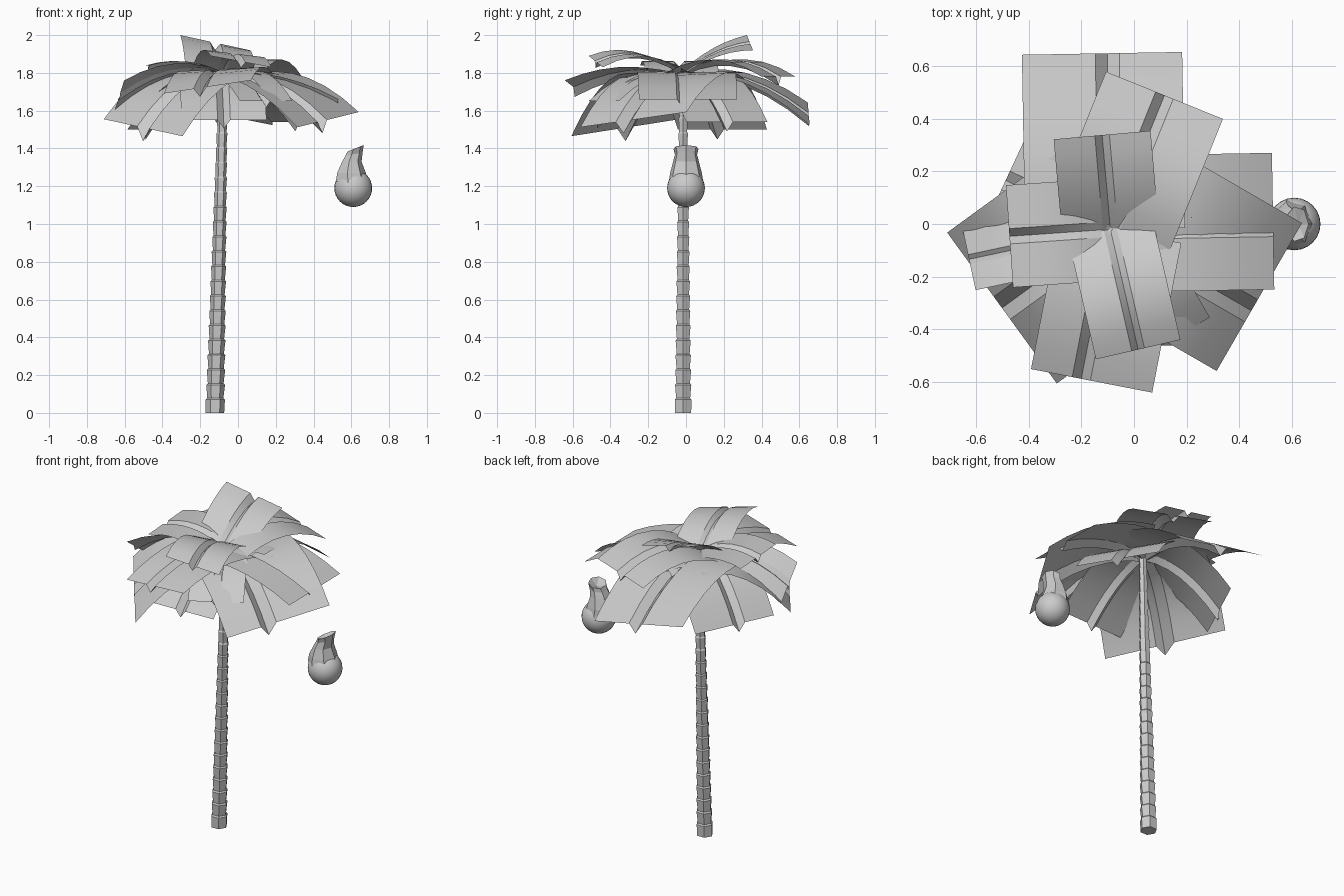
import bpy, bmesh, math
from mathutils import Matrix, Vector

cube = bpy.data.objects.get("Cube")
if cube:
    bpy.data.objects.remove(cube)

grey = bpy.data.materials.new("plain_grey")
grey.use_nodes = True
COLOUR = (0.6, 0.6, 0.6, 1)
grey.diffuse_color = COLOUR
grey.node_tree.nodes["Principled BSDF"].inputs["Base Color"].default_value = COLOUR


def finish(name, bm, smooth=None):
    mesh = bpy.data.meshes.new(name)
    bm.to_mesh(mesh)
    bm.free()
    mesh.materials.append(grey)
    ob = bpy.data.objects.new(name, mesh)
    bpy.context.collection.objects.link(ob)
    if smooth:
        bpy.ops.object.select_all(action='DESELECT')
        ob.select_set(True)
        bpy.context.view_layer.objects.active = ob
        bpy.ops.object.shade_smooth_by_angle(angle=math.radians(smooth))


def bridge(bm, a, b, closed=False):
    n = len(a)
    for i in range(n if closed else n - 1):
        j = (i + 1) % n
        bm.faces.new((a[i], a[j], b[j], b[i]))


def ring(bm, cx, cy, z, rx, ry, sides, lean=0):
    out = []
    for i in range(sides):
        a = math.tau * i / sides
        x, y = rx * math.cos(a), ry * math.sin(a)
        out.append(bm.verts.new((cx + x, cy + y, z + lean * x)))
    return out


# Trunk: stacked hexagonal segments, each flaring toward its top
SEGMENTS, TOP = 23, 1.8
bm = bmesh.new()
previous = None
for k in range(SEGMENTS):
    for f, scale in ((0, 0.84 if k else 0.94), (0.9, 1.0)):
        t = (k + f) / SEGMENTS
        r = (0.052 - 0.028 * t) * scale
        current = ring(bm, -0.122 + 0.045 * t, -0.015, TOP * t, r, r, 6)
        if previous:
            bridge(bm, previous, current, True)
        else:
            bm.faces.new(current[::-1])
        previous = current
bm.faces.new(previous)
finish("trunk", bm)

# Fronds: wide arched strips with a grooved midrib; shift makes one half wider
CROWN = Vector((-0.09, -0.02, 1.8))


def frond(name, angle, length, width, mid_z, end_z, tilt=0, shift=0):
    bm = bmesh.new()
    turn = Matrix.Rotation(math.radians(angle), 3, 'Z')
    steps, groove = 6, 0.075 * width
    rows = []
    for i in range(steps + 1):
        t = i / steps
        # Quadratic through the crown, middle and end heights
        z = (CROWN.z * (1 - t) * (1 - 2 * t) + mid_z * 4 * t * (1 - t)
             + end_z * t * (2 * t - 1))
        row = []
        for s in (shift - width / 2, -groove, 0, groove, shift + width / 2):
            dip = 0 if s else 0.1 * width * (0.4 + 0.6 * t)
            p = Vector((length * t, s, z - CROWN.z - dip + tilt * t * s / width))
            row.append(bm.verts.new(CROWN + turn @ p))
        rows.append(row)
    for a, b in zip(rows, rows[1:]):
        bridge(bm, b, a)
    bmesh.ops.recalc_face_normals(bm, faces=bm.faces)
    if sum(f.normal.z for f in bm.faces) < 0:
        bmesh.ops.reverse_faces(bm, faces=bm.faces)
    finish(name, bm, 25)


# Lower tier
frond("frond_low_front_right", 216, 0.51, 0.71, 1.74, 1.51, -0.09)
frond("frond_low_front", -88, 0.45, 0.45, 1.73, 1.55)
frond("frond_low_front_left", -30, 0.62, 0.65, 1.75, 1.545, 0.08, 0.06)
frond("frond_low_left", 31, 0.46, 0.5, 1.74, 1.54)
frond("frond_low_back", 91, 0.67, 0.61, 1.77, 1.58, 0.12, 0.02)
frond("frond_low_back_right", 155, 0.44, 0.52, 1.73, 1.5, 0, -0.03)
# Middle tier
frond("frond_left", 1, 0.62, 0.52, 1.78, 1.66, 0, 0.02)
frond("frond_right_folded", 192, 0.55, 0.24, 1.81, 1.68, 0.16)
frond("frond_front", -101, 0.58, 0.47, 1.81, 1.72, 0.07, 0.04)
frond("frond_front_left_small", -60, 0.48, 0.32, 1.79, 1.65)
frond("frond_back_left", 68, 0.55, 0.48, 1.87, 1.78)
# Upper tier
frond("frond_right", 184, 0.385, 0.39, 1.86, 1.84)
frond("frond_front_upper", -77, 0.47, 0.33, 1.9, 1.86, -0.06)
frond("frond_top", 95, 0.36, 0.37, 1.91, 1.96, 0.08)

# Fruit: a ball with a crooked faceted husk rising from it
bm = bmesh.new()
bmesh.ops.create_uvsphere(bm, u_segments=24, v_segments=16, radius=0.1,
                          matrix=Matrix.Translation((0.61, 0, 1.19)))
finish("fruit", bm, 40)

bm = bmesh.new()
previous = None
for cx, z, rx, ry, lean in ((0.605, 1.2, 0.096, 0.096, -0.3),
                            (0.597, 1.27, 0.08, 0.086, 0),
                            (0.6, 1.33, 0.054, 0.07, 0),
                            (0.612, 1.37, 0.048, 0.06, 0.2),
                            (0.62, 1.4, 0.045, 0.068, 0.4)):
    current = ring(bm, cx, 0, z, rx, ry, 7, lean)
    if previous:
        bridge(bm, previous, current, True)
    previous = current
tip = bm.verts.new((0.625, 0, 1.375))
for i in range(len(previous)):
    bm.faces.new((previous[i], previous[(i + 1) % len(previous)], tip))
finish("fruit_husk", bm)
